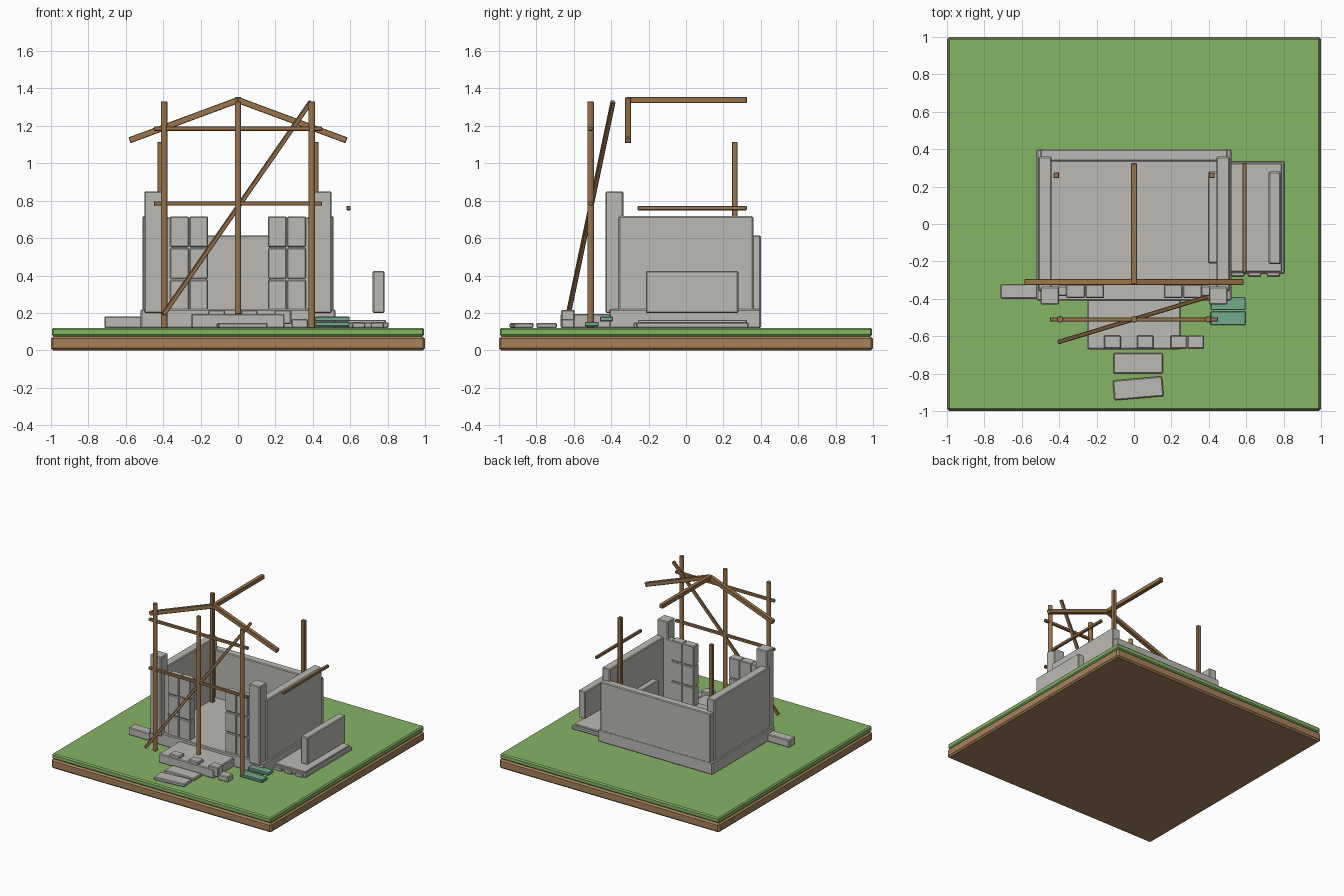
import bpy, math
from mathutils import Vector

if "Cube" in bpy.data.objects:
    bpy.data.objects.remove(bpy.data.objects["Cube"])


def material(name, rgb):
    m = bpy.data.materials.new(name)
    m.diffuse_color = (*rgb, 1)
    m.use_nodes = True
    m.node_tree.nodes["Principled BSDF"].inputs["Base Color"].default_value = m.diffuse_color
    return m


STONE = material("weathered stone", (0.50, 0.49, 0.45))
GRASS = material("grass green", (0.24, 0.46, 0.13))
SOIL = material("soil brown", (0.38, 0.22, 0.105))
WOOD = material("timber brown", (0.33, 0.18, 0.075))
TEAL = material("teal slab", (0.17, 0.40, 0.27))


def bevel(ob, width):
    mod = ob.modifiers.new("worn edge", 'BEVEL')
    mod.width = width
    mod.segments = 1
    mod.limit_method = 'ANGLE'


def box(name, x, y, z, mat=STONE, edge=0.006, turn=0):
    """Bevelled block from its (min, max) ranges."""
    centre = [(a + b) / 2 for a, b in (x, y, z)]
    bpy.ops.mesh.primitive_cube_add(size=1, location=centre)
    ob = bpy.context.object
    ob.name = name
    for v in ob.data.vertices:
        v.co = [c * (b - a) for c, (a, b) in zip(v.co, (x, y, z))]
    ob.rotation_euler.z = math.radians(turn)
    ob.data.materials.append(mat)
    bevel(ob, edge)
    return ob


def beam(name, start, end, width, sides=4):
    """Timber between two points, square or many-sided."""
    a, b = Vector(start), Vector(end)
    radius = width / 2 / math.cos(math.pi / sides)
    bpy.ops.mesh.primitive_cylinder_add(vertices=sides, radius=radius,
                                        depth=(b - a).length, location=(a + b) / 2)
    ob = bpy.context.object
    ob.name = name
    if sides == 4:
        spin = math.radians(45)
        for v in ob.data.vertices:
            cx, cy = v.co.x, v.co.y
            v.co.x = cx * math.cos(spin) - cy * math.sin(spin)
            v.co.y = cx * math.sin(spin) + cy * math.cos(spin)
    ob.rotation_mode = 'QUATERNION'
    ob.rotation_quaternion = (b - a).to_track_quat('Z', 'Y')
    ob.data.materials.append(WOOD)
    bevel(ob, 0.003)
    return ob


def span(side, inner, outer):
    """Mirrored x range."""
    return tuple(sorted((side * inner, side * outer)))


# Ground
box("soil_base", (-1, 1), (-1, 1), (0, 0.075), SOIL, 0.012)
box("grass_layer", (-0.995, 0.995), (-0.995, 0.995), (0.075, 0.12), GRASS, 0.009)

# House foundation and walls
box("foundation", (-0.52, 0.52), (-0.41, 0.40), (0.12, 0.22))
box("back_wall", (-0.50, 0.50), (0.335, 0.40), (0.21, 0.615))
for s, label in ((-1, "left"), (1, "right")):
    box(label + "_wall", span(s, 0.44, 0.51), (-0.36, 0.36), (0.21, 0.717))
    box(label + "_front_pillar", span(s, 0.40, 0.50), (-0.43, -0.335), (0.20, 0.85))
    box(label + "_front_wall", span(s, 0.165, 0.41), (-0.385, -0.33), (0.21, 0.71))
    # Two columns of three facing stones
    for c in range(2):
        for r in range(3):
            x0, z0 = 0.16 + c * 0.103, 0.213 + r * 0.17
            box(label + "_facing_stone", span(s, x0, x0 + 0.10),
                (-0.395, -0.325), (z0, z0 + 0.163), edge=0.005)
box("inner_bench_wall", (0.395, 0.455), (-0.21, 0.28), (0.20, 0.425))

# Side annex with notched front edge
box("annex_floor", (0.51, 0.805), (-0.265, 0.335), (0.12, 0.15))
box("annex_floor_upper", (0.51, 0.79), (-0.255, 0.325), (0.14, 0.163), edge=0.004)
for x0 in (0.52, 0.61, 0.71):
    box("annex_edge_stone", (x0, x0 + 0.07), (-0.28, -0.25), (0.12, 0.148), edge=0.004)
box("annex_wall", (0.72, 0.783), (-0.215, 0.28), (0.20, 0.425))

# Porch and edge stones
box("porch", (-0.25, 0.25), (-0.67, -0.40), (0.12, 0.195))
for x0 in (-0.16, 0.015, 0.195):
    box("porch_edge_stone", (x0, x0 + 0.09), (-0.667, -0.595), (0.14, 0.217))
box("porch_corner_stone", (0.285, 0.375), (-0.667, -0.595), (0.12, 0.167))

# Loose slabs and stepping stones
box("loose_block", (-0.715, -0.51), (-0.40, -0.32), (0.12, 0.182))
box("near_step", (-0.11, 0.155), (-0.80, -0.69), (0.12, 0.147))
box("far_step", (-0.11, 0.155), (-0.932, -0.825), (0.12, 0.147), turn=5)
box("upper_teal_slab", (0.41, 0.597), (-0.46, -0.39), (0.155, 0.18), TEAL, 0.004)
box("lower_teal_slab", (0.41, 0.597), (-0.54, -0.467), (0.128, 0.152), TEAL, 0.004)

# Timber scaffold in front
for x, z0 in ((-0.395, 0.12), (0, 0.195), (0.395, 0.12)):
    beam("scaffold_post", (x, -0.51, z0), (x, -0.51, 1.33), 0.034, 8)
for z in (0.785, 1.185):
    beam("scaffold_rail", (-0.45, -0.51, z), (0.45, -0.51, z), 0.022)
beam("scaffold_brace", (-0.40, -0.63, 0.19), (0.39, -0.39, 1.33), 0.023)

# Roof timbers, rear posts and side rail
beam("ridge_beam", (0, -0.32, 1.338), (0, 0.325, 1.338), 0.033)
for s in (-1, 1):
    beam("rafter", (0, -0.31, 1.338), (s * 0.58, -0.31, 1.123), 0.033)
    beam("rear_post", (s * 0.415, 0.26, 0.22), (s * 0.415, 0.26, 1.115), 0.03)
beam("side_rail", (0.59, -0.26, 0.76), (0.59, 0.325, 0.76), 0.022)
